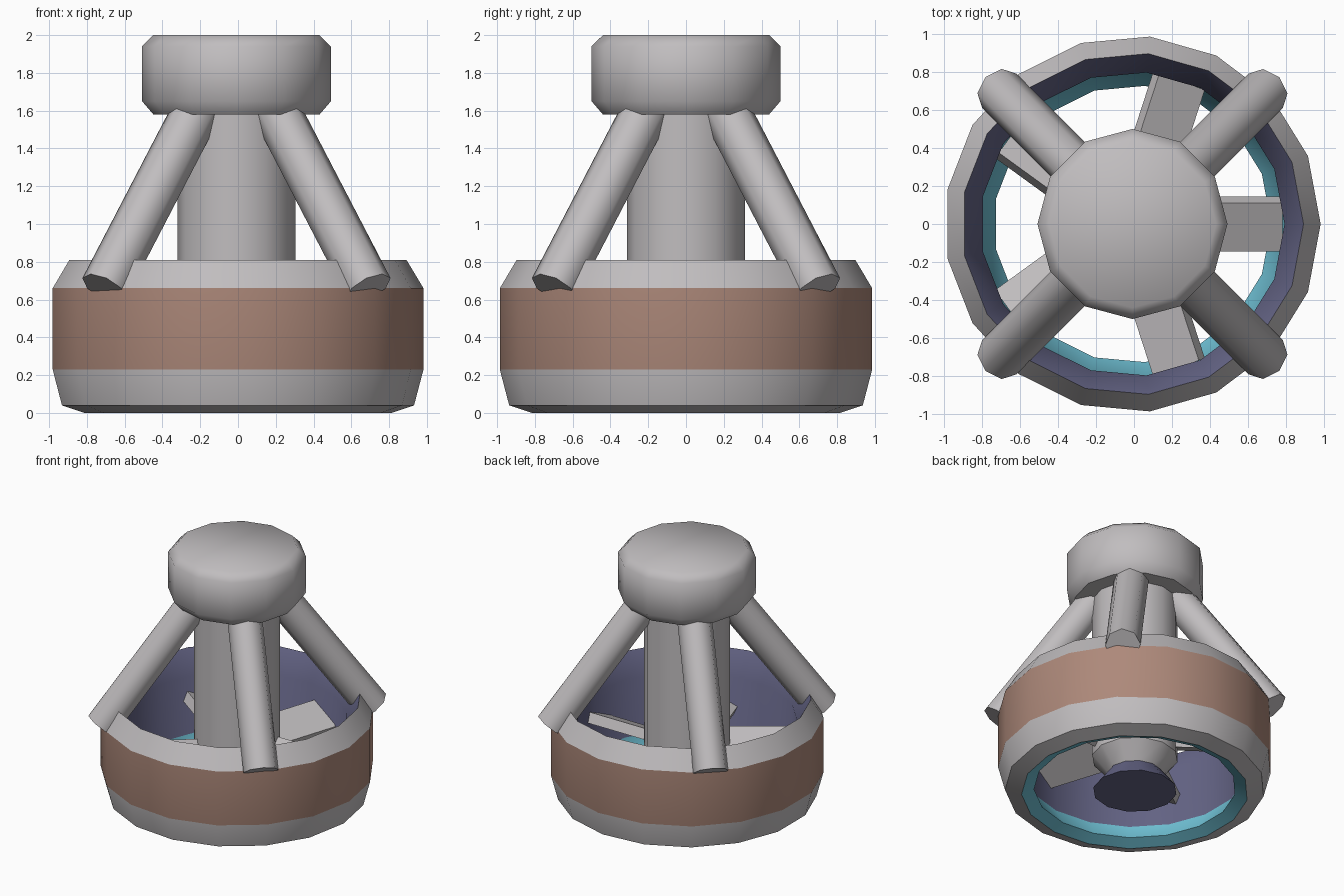
import bpy, bmesh, math
from mathutils import Vector, Matrix

if "Cube" in bpy.data.objects:
    bpy.data.objects.remove(bpy.data.objects["Cube"])

CX = -0.008  # small centring offset of the odd-sided ring


def mat(name, rgb):
    m = bpy.data.materials.new(name)
    m.diffuse_color = (*rgb, 1)
    m.use_nodes = True
    m.node_tree.nodes["Principled BSDF"].inputs["Base Color"].default_value = m.diffuse_color
    return m


MATS = [mat("light_grey", (0.53, 0.51, 0.52)), mat("brown", (0.42, 0.25, 0.195)),
        mat("navy", (0.13, 0.13, 0.24)), mat("cyan", (0.16, 0.53, 0.66))]
GREY, BROWN, NAVY, CYAN = range(4)


def finish(name, bm, angle):
    bmesh.ops.recalc_face_normals(bm, faces=bm.faces)
    me = bpy.data.meshes.new(name)
    bm.to_mesh(me)
    bm.free()
    for m in MATS:
        me.materials.append(m)
    for p in me.polygons:
        p.use_smooth = True
    me.set_sharp_from_angle(angle=math.radians(angle))
    ob = bpy.data.objects.new(name, me)
    bpy.context.collection.objects.link(ob)
    return ob


def lathe(name, profile, sides, colours, closed=False, angle=30, cap_colours=(GREY, GREY)):
    """Revolve (radius, z) points; one colour per profile segment."""
    bm = bmesh.new()
    rings = []
    for r, z in profile:
        rings.append([bm.verts.new((CX + r * math.cos(2 * math.pi * i / sides),
                                    r * math.sin(2 * math.pi * i / sides), z))
                      for i in range(sides)])
    n = len(rings)
    for k in range(n if closed else n - 1):
        a, b = rings[k], rings[(k + 1) % n]
        for i in range(sides):
            j = (i + 1) % sides
            f = bm.faces.new((a[i], a[j], b[j], b[i]))
            f.material_index = colours[k]
    if not closed:
        for ring, c in ((rings[0], cap_colours[0]), (rings[-1], cap_colours[1])):
            bm.faces.new(ring).material_index = c
    return finish(name, bm, angle)


# Outer ring: grey shell, brown band, navy and cyan inner wall
lathe("outer_ring",
      [(0.82, 0), (0.94, 0.04), (0.99, 0.23), (0.99, 0.66), (0.90, 0.81),
       (0.80, 0.63), (0.80, 0.17), (0.73, 0.04)],
      17, [GREY, GREY, BROWN, GREY, NAVY, NAVY, CYAN, CYAN], closed=True)

# Central post with a flared navy foot
lathe("central_post",
      [(0.305, 0.01), (0.20, 0.15), (0.313, 0.28), (0.313, 1.62)],
      12, [NAVY, GREY, GREY], angle=35, cap_colours=(NAVY, GREY))

# Top hub with chamfered rims
lathe("top_hub",
      [(0.44, 1.58), (0.50, 1.65), (0.50, 1.94), (0.44, 2.0)],
      12, [GREY] * 3, angle=46)

# Four slanted struts
for i in range(4):
    a = math.radians(45 + 90 * i)
    d = Vector((math.cos(a), math.sin(a), 0)) * math.sqrt(2)
    low = d * 0.70 + Vector((CX, 0, 0.66))
    high = d * 0.17 + Vector((CX, 0, 1.68))
    bm = bmesh.new()
    # local x axis points outwards so that every strut matches
    zax = (high - low).normalized()
    yax = zax.cross(d).normalized()
    xax = yax.cross(zax)
    rot = Matrix((xax, yax, zax)).transposed().to_4x4()
    bmesh.ops.create_cone(bm, cap_ends=True, segments=8, radius1=0.128, radius2=0.128,
                          depth=(high - low).length,
                          matrix=Matrix.Translation((low + high) / 2) @ rot)
    finish("strut_%d" % (i + 1), bm, 50)

# Five pitched spokes joining post and ring
for i in range(5):
    bm = bmesh.new()
    m = (Matrix.Translation((CX, 0, 0.42)) @ Matrix.Rotation(2 * math.pi * i / 5, 4, 'Z')
         @ Matrix.Translation((0.50, 0, 0)) @ Matrix.Rotation(math.radians(25), 4, 'X')
         @ Matrix.Diagonal((0.58, 0.28, 0.08, 1)))
    bmesh.ops.create_cube(bm, size=1, matrix=m)
    finish("spoke_%d" % (i + 1), bm, 30)
